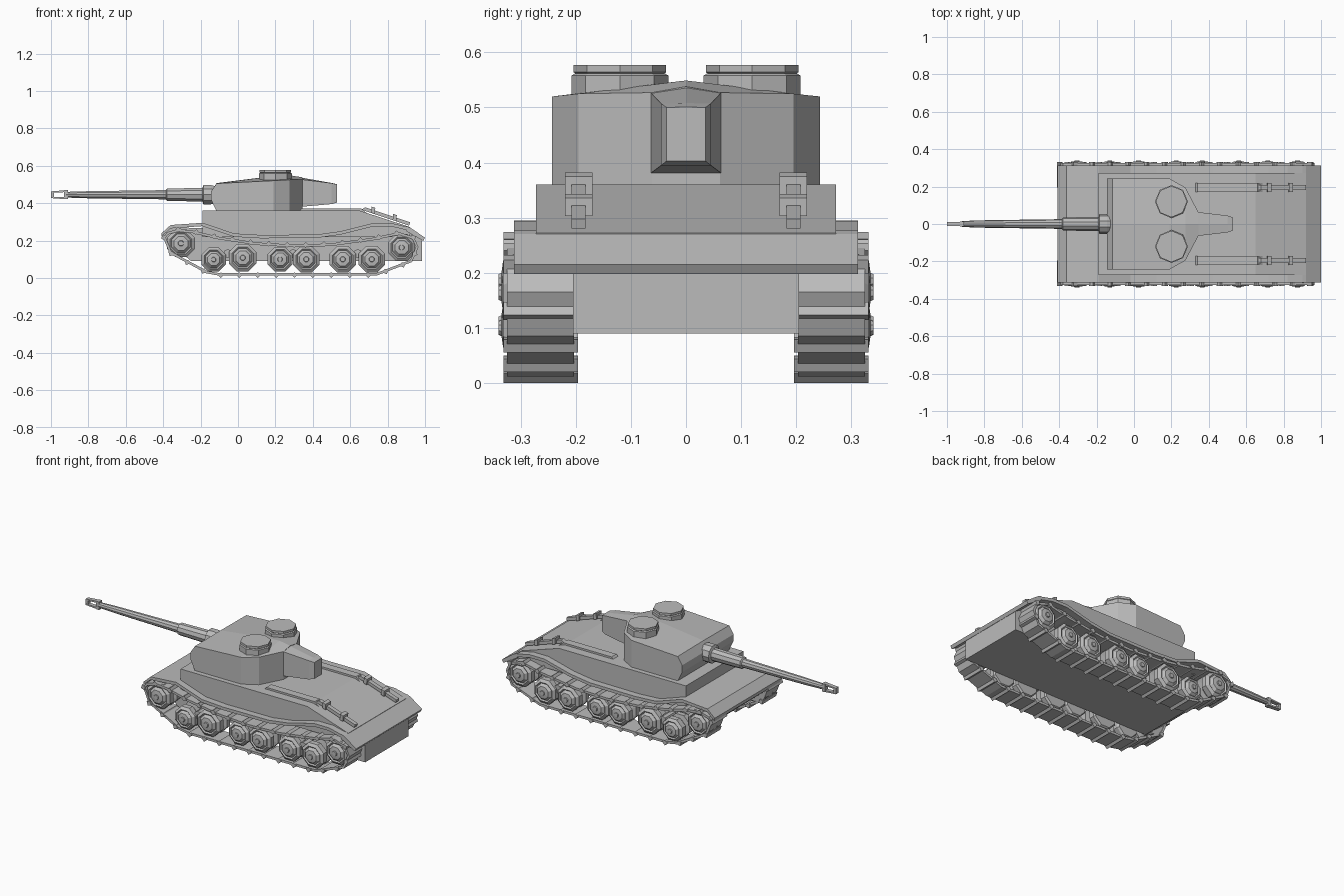
import bpy, bmesh, math
from mathutils import Vector

if "Cube" in bpy.data.objects:
    bpy.data.objects.remove(bpy.data.objects["Cube"])

grey = bpy.data.materials.new("plain grey")
grey.diffuse_color = (0.5, 0.5, 0.5, 1)
grey.use_nodes = True
grey.node_tree.nodes["Principled BSDF"].inputs["Base Color"].default_value = grey.diffuse_color


def make(name, verts, faces):
    me = bpy.data.meshes.new(name)
    me.from_pydata(verts, [], faces)
    bm = bmesh.new()
    bm.from_mesh(me)
    bmesh.ops.remove_doubles(bm, verts=bm.verts, dist=1e-5)
    bmesh.ops.recalc_face_normals(bm, faces=bm.faces)
    bm.to_mesh(me)
    bm.free()
    me.materials.append(grey)
    ob = bpy.data.objects.new(name, me)
    bpy.context.collection.objects.link(ob)
    return ob


def loft(name, rings, closed=False):
    """Skin a list of equal-length rings; cap the ends unless closed."""
    n, m = len(rings[0]), len(rings)
    faces = []
    for k in range(m if closed else m - 1):
        a, b = k * n, (k + 1) % m * n
        faces += [(a + i, a + (i + 1) % n, b + (i + 1) % n, b + i) for i in range(n)]
    if not closed:
        faces += [tuple(range(n)), tuple(range((m - 1) * n, m * n))]
    return make(name, [p for r in rings for p in r], faces)


def prism(name, profile, y0, y1):
    return loft(name, [[(x, y, z) for x, z in profile] for y in (y0, y1)])


def box(name, x0, x1, y0, y1, z0, z1):
    return prism(name, [(x0, z0), (x1, z0), (x1, z1), (x0, z1)], y0, y1)


def lathe(name, profile, center, axis, sides=8, turn=0.0):
    """Spin (radius, distance) pairs about a world axis through center."""
    rings = []
    for r, d in profile:
        ring = []
        for i in range(sides):
            a = 2 * math.pi * i / sides + turn
            u, v = r * math.cos(a), r * math.sin(a)
            off = {'x': (d, u, v), 'y': (u, d, v), 'z': (u, v, d)}[axis]
            ring.append(tuple(Vector(center) + Vector(off)))
        rings.append(ring)
    return loft(name, rings)


# Hull: lower tub, upper deck with sloped rear
prism("lower_hull", [(-0.40, 0.235), (-0.37, 0.19), (-0.25, 0.09), (0.985, 0.09),
                     (0.985, 0.22), (0.9, 0.25), (-0.36, 0.27)], -0.205, 0.205)
prism("upper_hull", [(-0.19, 0.22), (-0.19, 0.36), (0.65, 0.36), (0.92, 0.272),
                     (0.92, 0.22)], -0.272, 0.272)
prism("rear_lip", [(0.90, 0.277), (0.92, 0.27), (1.0, 0.215), (0.99, 0.198),
                   (0.90, 0.25)], -0.312, 0.312)

# Fender plate: full width, dips in the middle between the wheels
top = [(-0.408, 0.24), (-0.36, 0.283), (-0.19, 0.295), (-0.02, 0.238), (0.12, 0.23),
       (0.42, 0.232), (0.55, 0.25), (0.72, 0.293), (0.82, 0.293), (0.92, 0.27)]
prism("fender_plate", top + [(x, z - 0.018) for x, z in reversed(top)], -0.312, 0.312)

# Turret with a ridged roof, lofted front to back, and a narrow bustle
def section(x, w, zb, zs, zr):
    return [(x, -w, zb), (x, -w, zs), (x, 0, zr), (x, w, zs), (x, w, zb)]

loft("turret", [section(*s) for s in (
    (-0.145, 0.243, 0.42, 0.46, 0.461), (-0.115, 0.243, 0.358, 0.505, 0.507),
    (0.19, 0.243, 0.358, 0.52, 0.545), (0.275, 0.195, 0.358, 0.525, 0.549),
    (0.345, 0.062, 0.358, 0.527, 0.538))])
loft("turret_bustle", [section(*s) for s in (
    (0.33, 0.065, 0.38, 0.528, 0.538), (0.50, 0.045, 0.395, 0.507, 0.508),
    (0.53, 0.035, 0.403, 0.50, 0.501))])

# Roof hatches
for s in (1, -1):
    side = "left" if s > 0 else "right"
    lathe(f"hatch_{side}", [(0.088, 0.5), (0.088, 0.558), (0.081, 0.562), (0.084, 0.564),
                            (0.084, 0.577)], (0.2, s * 0.12, 0), 'z')

# Gun: collar, sleeve and tapered barrel
lathe("gun_barrel", [(0.016, -0.92), (0.02, -0.8), (0.026, -0.385), (0.035, -0.38),
                     (0.038, -0.19), (0.054, -0.185), (0.054, -0.145), (0.045, -0.11)],
      (0, 0, 0.445), 'x', 10)
# Flat muzzle brake, open through the sides
box("brake_tip", -1.0, -0.985, -0.011, 0.011, 0.427, 0.463)
box("brake_back", -0.93, -0.91, -0.014, 0.014, 0.421, 0.469)
for s in (1, -1):
    z = 0.445
    prism("brake_bar_" + ("top" if s > 0 else "bottom"),
          [(-1.0, z + s * 0.010), (-1.0, z + s * 0.018), (-0.92, z + s * 0.024),
           (-0.92, z + s * 0.014)], -0.012, 0.012)

# Track path, seen from the side, anticlockwise
path = [Vector(p) for p in (
    (-0.40, 0.215), (-0.365, 0.13), (-0.17, 0.025), (-0.1, 0.012), (0.74, 0.012),
    (0.93, 0.085), (0.965, 0.165), (0.94, 0.22), (0.86, 0.245), (0.72, 0.215),
    (0.5, 0.185), (0.3, 0.178), (0.1, 0.19), (-0.1, 0.22), (-0.24, 0.253),
    (-0.32, 0.262), (-0.38, 0.245))]
count = len(path)


def inward(d):
    return Vector((-d.y, d.x)).normalized()


def cleats(spacing):
    """Evenly spaced (point, direction) pairs along the closed path."""
    lens = [(path[(i + 1) % count] - path[i]).length for i in range(count)]
    n = round(sum(lens) / spacing)
    step, out, start = sum(lens) / n, [], 0.0
    for i, ln in enumerate(lens):
        d = (path[(i + 1) % count] - path[i]) / ln
        for k in range(n):
            t = k * step - start
            if 0 <= t < ln:
                out.append((path[i] + d * t, d))
        start += ln
    return out


wheels = [(-0.305, 0.185, 0.08), (-0.13, 0.098, 0.07), (0.025, 0.108, 0.08),
          (0.225, 0.1, 0.072), (0.365, 0.1, 0.076), (0.56, 0.1, 0.076),
          (0.715, 0.1, 0.076), (0.875, 0.163, 0.078)]

for s in (1, -1):
    side = "left" if s > 0 else "right"
    # Track band
    rings = []
    for i, p in enumerate(path):
        q = p + 0.014 * inward(path[(i + 1) % count] - path[i - 1])
        rings.append([(p.x, s * 0.203, p.y), (p.x, s * 0.325, p.y),
                      (q.x, s * 0.325, q.y), (q.x, s * 0.203, q.y)])
    loft(f"track_band_{side}", rings, closed=True)
    # Raised cleats across the band
    verts, faces = [], []
    for p, d in cleats(0.1):
        n, b = inward(d), len(verts)
        for y in (0.196, 0.331):
            for a, h in ((-0.018, 0.006), (0, -0.012), (0.018, 0.006), (0, 0.018)):
                c = p + d * a + n * h
                verts.append((c.x, s * y, c.y))
        faces += [(b + i, b + (i + 1) % 4, b + 4 + (i + 1) % 4, b + 4 + i) for i in range(4)]
        faces += [(b, b + 1, b + 2, b + 3), (b + 4, b + 5, b + 6, b + 7)]
    make(f"track_cleats_{side}", verts, faces)
    # Road wheels, drive wheel and idler, with stepped hubs
    for k, (x, z, r) in enumerate(wheels):
        shape = [(r * 0.9, 0.205), (r, 0.215), (r, 0.245), (r * 0.6, 0.25), (r * 0.6, 0.275),
                 (r, 0.28), (r, 0.312), (r * 0.78, 0.324), (r * 0.68, 0.318),
                 (r * 0.5, 0.332), (r * 0.2, 0.335), (r * 0.17, 0.34)]
        lathe(f"wheel_{side}_{k + 1}", [(a, s * d) for a, d in shape], (x, 0, z), 'y',
              8, math.pi / 8)
    # Suspension pivots between wheel pairs
    for k, x in enumerate((-0.055, 0.295, 0.64)):
        lathe(f"pivot_{side}_{k + 1}", [(0.024, s * 0.2), (0.024, s * 0.3)],
              (x, 0, 0.13), 'y')
    # Deck strip, and sloped rod with two clamps on the rear deck
    y = s * 0.195
    prism(f"deck_strip_{side}", [(0.325, 0.355), (0.34, 0.371), (0.66, 0.371),
                                 (0.69, 0.345)], y - 0.023, y + 0.023)
    prism(f"deck_rod_{side}", [(0.66, 0.365), (0.68, 0.378), (0.92, 0.298), (0.915, 0.28)],
          y - 0.013, y + 0.013)
    for k, (x, z) in enumerate(((0.72, 0.363), (0.835, 0.324))):
        prism(f"rod_clamp_{side}_{k + 1}", [(x - 0.008, z - 0.015), (x + 0.012, z - 0.021),
                                            (x + 0.014, z + 0.012), (x - 0.006, z + 0.019)],
              y - 0.025, y + 0.025)
